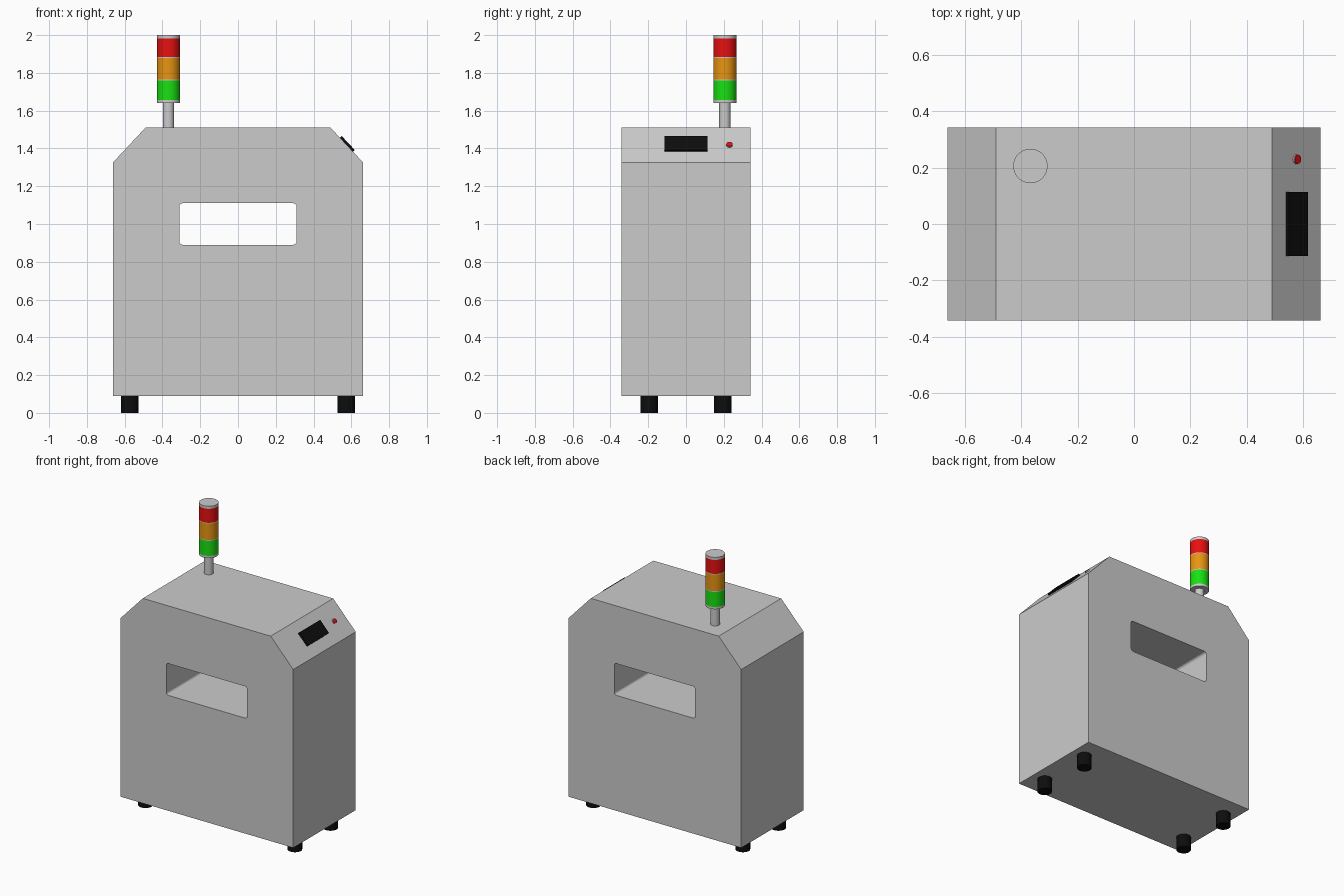
import bpy, bmesh, math
from mathutils import Matrix, Vector

if "Cube" in bpy.data.objects:
    bpy.data.objects.remove(bpy.data.objects["Cube"])


def material(name, rgb):
    m = bpy.data.materials.new(name)
    m.diffuse_color = (*rgb, 1)
    m.use_nodes = True
    m.node_tree.nodes["Principled BSDF"].inputs["Base Color"].default_value = m.diffuse_color
    return m


black = material("black", (0.004, 0.004, 0.004))
red = material("red", (0.8, 0.005, 0.005))
amber = material("amber", (0.8, 0.3, 0.006))
green = material("green", (0.01, 0.75, 0.006))


def prism(name, profile, half_depth):
    """Extrude an x-z outline along y, centred on y = 0."""
    bm = bmesh.new()
    face = bm.faces.new([bm.verts.new((x, -half_depth, z)) for x, z in profile])
    ext = bmesh.ops.extrude_face_region(bm, geom=[face])
    moved = [g for g in ext["geom"] if isinstance(g, bmesh.types.BMVert)]
    bmesh.ops.translate(bm, verts=moved, vec=(0, 2 * half_depth, 0))
    bmesh.ops.recalc_face_normals(bm, faces=bm.faces)
    mesh = bpy.data.meshes.new(name)
    bm.to_mesh(mesh)
    bm.free()
    obj = bpy.data.objects.new(name, mesh)
    bpy.context.collection.objects.link(obj)
    return obj


def cylinder(name, radius, base, height, mat=None, frame=None, sides=48):
    """Upright cylinder standing on base, optionally placed in a tilted frame."""
    bpy.ops.mesh.primitive_cylinder_add(vertices=sides, radius=radius, depth=height)
    obj = bpy.context.object
    obj.name = name
    place = Matrix.Translation((base[0], base[1], base[2] + height / 2))
    obj.matrix_world = frame @ place if frame else place
    if mat:
        obj.data.materials.append(mat)
    bpy.ops.object.shade_smooth_by_angle(angle=math.radians(30))
    return obj


# Cabinet with chamfered shoulders
W, D, BOTTOM, TOP = 0.663, 0.342, 0.09, 1.51
SHOULDER_X, SHOULDER_Z = 0.49, 1.325
cabinet = prism("cabinet", [(-W, BOTTOM), (W, BOTTOM), (W, SHOULDER_Z), (SHOULDER_X, TOP),
                            (-SHOULDER_X, TOP), (-W, SHOULDER_Z)], D)

# Rounded window passing right through the cabinet
r = 0.017
outline = []
for i, (sx, sz) in enumerate([(1, 1), (-1, 1), (-1, -1), (1, -1)]):
    for k in range(6):
        a = math.pi / 2 * (i + k / 5)
        outline.append((sx * (0.31 - r) + r * math.cos(a),
                        1.0 + sz * (0.11 - r) + r * math.sin(a)))
cutter = prism("window_cutter", outline, D + 0.1)
cutter.hide_render = True
cut = cabinet.modifiers.new("window", "BOOLEAN")
cut.operation, cut.solver, cut.object = "DIFFERENCE", "EXACT", cutter
bpy.context.view_layer.objects.active = cabinet
bpy.ops.object.modifier_apply(modifier=cut.name)
bpy.data.objects.remove(cutter)

# Feet
for sx, side in ((-1, "left"), (1, "right")):
    for sy, end in ((-1, "front"), (1, "back")):
        cylinder(f"foot_{end}_{side}", 0.046, (sx * 0.573, sy * 0.195, 0), BOTTOM, black)

# Signal tower: pole, then stacked discs
px, py = -0.368, 0.206
cylinder("tower_pole", 0.03, (px, py, TOP), 0.13)
z = 1.64
for name, height, mat in (("tower_base", 0.016, None), ("green_lamp", 0.104, green),
                          ("lower_spacer", 0.005, None), ("amber_lamp", 0.115, amber),
                          ("upper_spacer", 0.005, None), ("red_lamp", 0.097, red),
                          ("tower_cap", 0.018, None)):
    cylinder(name, 0.061, (px, py, z), height, mat)
    z += height

# Frame on the right shoulder: local x runs down the slope, local z points outward
slope = math.atan2(TOP - SHOULDER_Z, W - SHOULDER_X)
mid = Vector(((W + SHOULDER_X) / 2, 0, (TOP + SHOULDER_Z) / 2))
shoulder = Matrix.Translation(mid) @ Matrix.Rotation(slope, 4, "Y")

# Display screen
bpy.ops.mesh.primitive_cube_add(size=1)
screen = bpy.context.object
screen.name = "display_screen"
screen.data.transform(Matrix.Diagonal((0.1, 0.228, 0.018, 1)))
screen.matrix_world = shoulder @ Matrix.Translation((-0.003, 0, 0.004))
screen.data.materials.append(black)

# Push button: grey collar with a red face
cylinder("button_collar", 0.017, (0, 0.23, -0.002), 0.008, None, shoulder, 32)
cylinder("button_face", 0.016, (0, 0.23, 0.006), 0.003, red, shoulder, 32)
